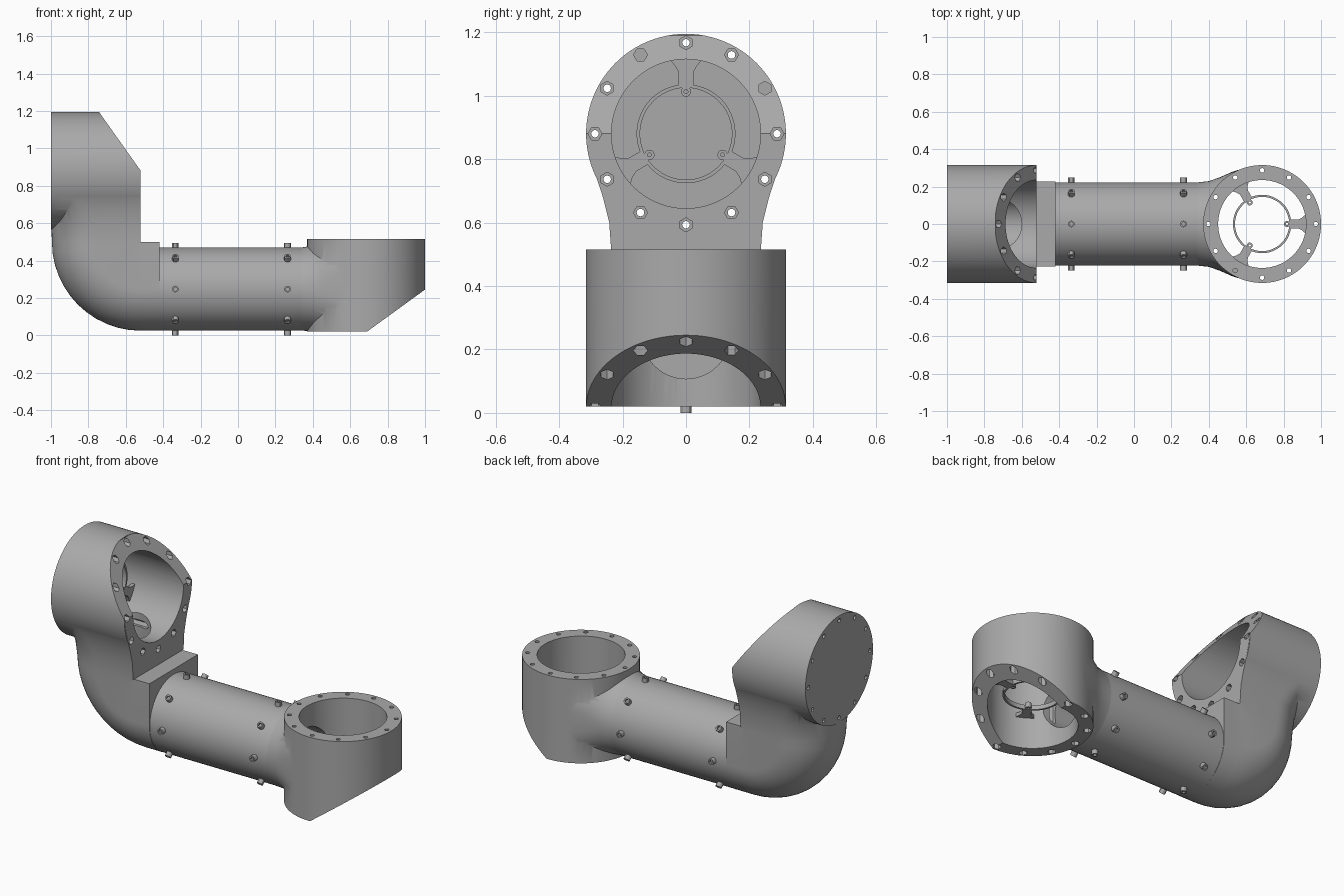
import bpy, bmesh
from math import sin, cos, pi, radians
from mathutils import Matrix, Vector

if "Cube" in bpy.data.objects:
    bpy.data.objects.remove(bpy.data.objects["Cube"], do_unlink=True)

grey = bpy.data.materials.new("plain grey")
grey.use_nodes = True
GREY = (0.40, 0.40, 0.40, 1)
grey.diffuse_color = GREY
grey.node_tree.nodes["Principled BSDF"].inputs["Base Color"].default_value = GREY

AXIS_Z = 0.2475                      # tube centre height
LEG_X, TOP_Z = 0.685, 0.88           # centres of the two ring housings
R_OUT, R_BORE, R_TUBE, R_PASS, R_BOLT = 0.315, 0.235, 0.2225, 0.14, 0.287
ALONG_X = Matrix.Rotation(radians(90), 4, 'Y')      # local z -> +x
RIGHT = Matrix.Translation((LEG_X, 0, 0))           # upright housing axis
ELBOW = Matrix.Translation((0, 0, TOP_Z)) @ ALONG_X  # sideways housing axis
TUBE = Matrix.Translation((0, 0, AXIS_Z)) @ ALONG_X


def finish(bm, name):
    bmesh.ops.remove_doubles(bm, verts=bm.verts, dist=1e-5)
    bmesh.ops.recalc_face_normals(bm, faces=bm.faces)
    me = bpy.data.meshes.new(name)
    bm.to_mesh(me)
    bm.free()
    me.materials.append(grey)
    ob = bpy.data.objects.new(name, me)
    bpy.context.collection.objects.link(ob)
    return ob


def lathe(bm, profile, m, segs=64, closed=False):
    """Spin (radius, height) points about the local z axis of m."""
    rings = [[bm.verts.new(m @ Vector((r * cos(2 * pi * i / segs), r * sin(2 * pi * i / segs), z)))
              for i in range(segs)] for r, z in profile]
    new = [v for ring in rings for v in ring]
    pairs = list(zip(rings, rings[1:])) + ([(rings[-1], rings[0])] if closed else [])
    for a, b in pairs:
        for i in range(segs):
            j = (i + 1) % segs
            bm.faces.new((a[i], a[j], b[j], b[i]))
    bmesh.ops.remove_doubles(bm, verts=new, dist=1e-6)


def rod(bm, r, a, b, m, segs=64):
    lathe(bm, [(0, a), (r, a), (r, b), (0, b)], m, segs)


def rod_object(name, r, a, b, m, segs=64):
    bm = bmesh.new()
    rod(bm, r, a, b, m, segs)
    return finish(bm, name)


def loft(name, sections):
    bm = bmesh.new()
    rings = [[bm.verts.new(p) for p in s] for s in sections]
    n = len(rings[0])
    for a, b in zip(rings, rings[1:]):
        for i in range(n):
            bm.faces.new((a[i], a[(i + 1) % n], b[(i + 1) % n], b[i]))
    bm.faces.new(rings[0])
    bm.faces.new(rings[-1])
    return finish(bm, name)


def extrude(bm, pts, height, m):
    """Flat outline in local xy, extruded along local z."""
    f = bm.faces.new([bm.verts.new(m @ Vector((x, y, 0))) for x, y in pts])
    ext = bmesh.ops.extrude_face_region(bm, geom=[f])["geom"]
    step = m.to_3x3() @ Vector((0, 0, height))
    bmesh.ops.translate(bm, vec=step, verts=[v for v in ext if isinstance(v, bmesh.types.BMVert)])


def boolean(ob, other, op='DIFFERENCE'):
    mod = ob.modifiers.new("bool", 'BOOLEAN')
    mod.operation, mod.object, mod.solver = op, other, 'EXACT'
    bpy.context.view_layer.objects.active = ob
    bpy.ops.object.modifier_apply(modifier=mod.name)
    bpy.data.objects.remove(other, do_unlink=True)


def smooth(ob):
    bpy.ops.object.select_all(action='DESELECT')
    ob.select_set(True)
    bpy.context.view_layer.objects.active = ob
    bpy.ops.object.shade_smooth_by_angle(angle=radians(30))


def spow(v, n):
    return (1 if v >= 0 else -1) * abs(v) ** (2 / n)


def wedge(ob, pts):
    """Slice off a corner given as an xz outline."""
    bm = bmesh.new()
    m = Matrix.Translation((0, 1, 0)) @ Matrix.Rotation(radians(90), 4, 'X')
    extrude(bm, pts, 2, m)
    boolean(ob, finish(bm, "corner_cutter"))


def bolt_holes(ob, axis, hole, pocket):
    """Twelve through holes with hexagonal nut pockets."""
    for r, (a, b), segs in ((0.012, hole, 12), (0.022, pocket, 6)):
        bm = bmesh.new()
        for k in range(12):
            spot = Matrix.Rotation(k * pi / 6, 4, 'Z') @ Matrix.Translation((R_BOLT, 0, 0))
            rod(bm, r, a, b, axis @ spot, segs)
        boolean(ob, finish(bm, "bolt_cutter"))


# Elbow body: round outside, square inside, swept up and widened into the ring
def d_section(origin, direction, length, hw, c, n):
    o, d = Vector(origin), Vector(direction)
    pts = [(hw, 0)]
    for i in range(33):
        t = pi * i / 32
        pts.append((hw * spow(cos(t), n), c + (length - c) * spow(sin(t), n)))
    pts.append((-hw, 0))
    return [o + d * q + Vector((0, p, 0)) for p, q in pts]


secs = [d_section((-0.42, 0, 0.5), (0, 0, -1), 0.475, 0.226, 0.25, 2)]
for i in range(13):
    a = pi / 2 * i / 12
    secs.append(d_section((-0.52, 0, 0.5), (-sin(a), 0, -cos(a)), 0.475, 0.226 + 0.009 * i / 12, 0.25, 2))
for z, hw, c, n in ((0.6, 0.242, 0.25, 2.2), (0.68, 0.262, 0.29, 2.6), (0.76, 0.288, 0.34, 3.3),
                    (0.82, 0.304, 0.38, 4.5), (0.88, 0.3145, 0.4, 7)):
    secs.append(d_section((-0.52, 0, z), (-1, 0, 0), 0.478, hw, c, n))
elbow = loft("elbow_housing", secs)
boolean(elbow, rod_object("ring", R_OUT, -1, -0.521, ELBOW, 96), 'UNION')
wedge(elbow, [(-0.74, 1.19), (-0.52, 0.88), (-0.3, 0.57 + 0.3), (-0.3, 1.4), (-0.74, 1.4)])
boolean(elbow, rod_object("bore", R_BORE, -1.2, -0.3, ELBOW, 96))
boolean(elbow, rod_object("riser", R_PASS, AXIS_Z, 0.8, Matrix.Translation((-0.74, 0, 0))))
boolean(elbow, rod_object("throat", R_PASS + 0.0005, -0.76, -0.3, TUBE))
bolt_holes(elbow, ELBOW, (-1.1, -0.4), (-0.82, -0.4))
smooth(elbow)

# Upright housing: tube end widening into the ring
secs = []
for x, hw, lo, hi, n in ((0.34, 0.2225, 0.025, 0.47, 2), (0.40, 0.229, 0.024, 0.48, 2.1),
                         (0.46, 0.250, 0.023, 0.495, 2.5), (0.52, 0.277, 0.022, 0.505, 3.2),
                         (0.60, 0.303, 0.022, 0.51, 4), (0.685, 0.3145, 0.022, 0.513, 7)):
    mid, h = (lo + hi) / 2, (hi - lo) / 2
    secs.append([(x, hw * spow(cos(2 * pi * i / 64), n), mid + h * spow(sin(2 * pi * i / 64), n))
                 for i in range(64)])
housing = loft("upright_housing", secs)
boolean(housing, rod_object("ring", R_OUT, 0.02, 0.515, RIGHT, 96), 'UNION')
wedge(housing, [(0.69, 0.02), (1.0, 0.245), (1.2, 0.39), (1.2, -0.2), (0.69, -0.2)])
boolean(housing, rod_object("bore", R_BORE, -0.2, 0.8, RIGHT, 96))
boolean(housing, rod_object("throat", R_PASS, 0.2, 0.6, TUBE))
bolt_holes(housing, RIGHT, (-0.1, 0.6), (-0.1, 0.32))
smooth(housing)

# Straight tube between the housings
bm = bmesh.new()
lathe(bm, [(R_PASS, -0.42), (R_TUBE, -0.42), (R_TUBE, 0.34), (R_PASS, 0.34)], TUBE, closed=True)
smooth(finish(bm, "arm_tube"))

# Two rows of eight socket screws around the tube
bm = bmesh.new()
for x in (-0.335, 0.265):
    for k in range(8):
        m = Matrix.Translation((x, 0, AXIS_Z)) @ Matrix.Rotation(k * pi / 4, 4, 'X')
        lathe(bm, [(0, 0.236), (0.01, 0.236), (0.01, 0.2475), (0.018, 0.2475), (0.018, 0.2), (0, 0.2)], m, 12)
smooth(finish(bm, "tube_screws"))


# Three-armed cable rings inside the bores
def spider(name, m):
    bm = bmesh.new()
    lathe(bm, [(0.145, 0), (0.156, 0), (0.156, 0.025), (0.145, 0.025)], m, 48, True)
    half = [(0.15, 0.024), (0.195, 0.024), (0.215, 0.035), (0.237, 0.055)]
    for k in range(3):
        arm = m @ Matrix.Rotation(k * 2 * pi / 3, 4, 'Z')
        extrude(bm, half + [(r, -t) for r, t in reversed(half)], 0.02, arm)
        lathe(bm, [(0.006, 0), (0.016, 0), (0.016, 0.03), (0.006, 0.03)],
              arm @ Matrix.Translation((0.133, 0, 0)), 16, True)
    smooth(finish(bm, name))


spider("upright_cable_ring", Matrix.Translation((LEG_X, 0, 0.2)))
spider("elbow_cable_ring", Matrix.Translation((-0.83, 0, TOP_Z)) @ Matrix.Rotation(radians(-90), 4, 'Y'))
